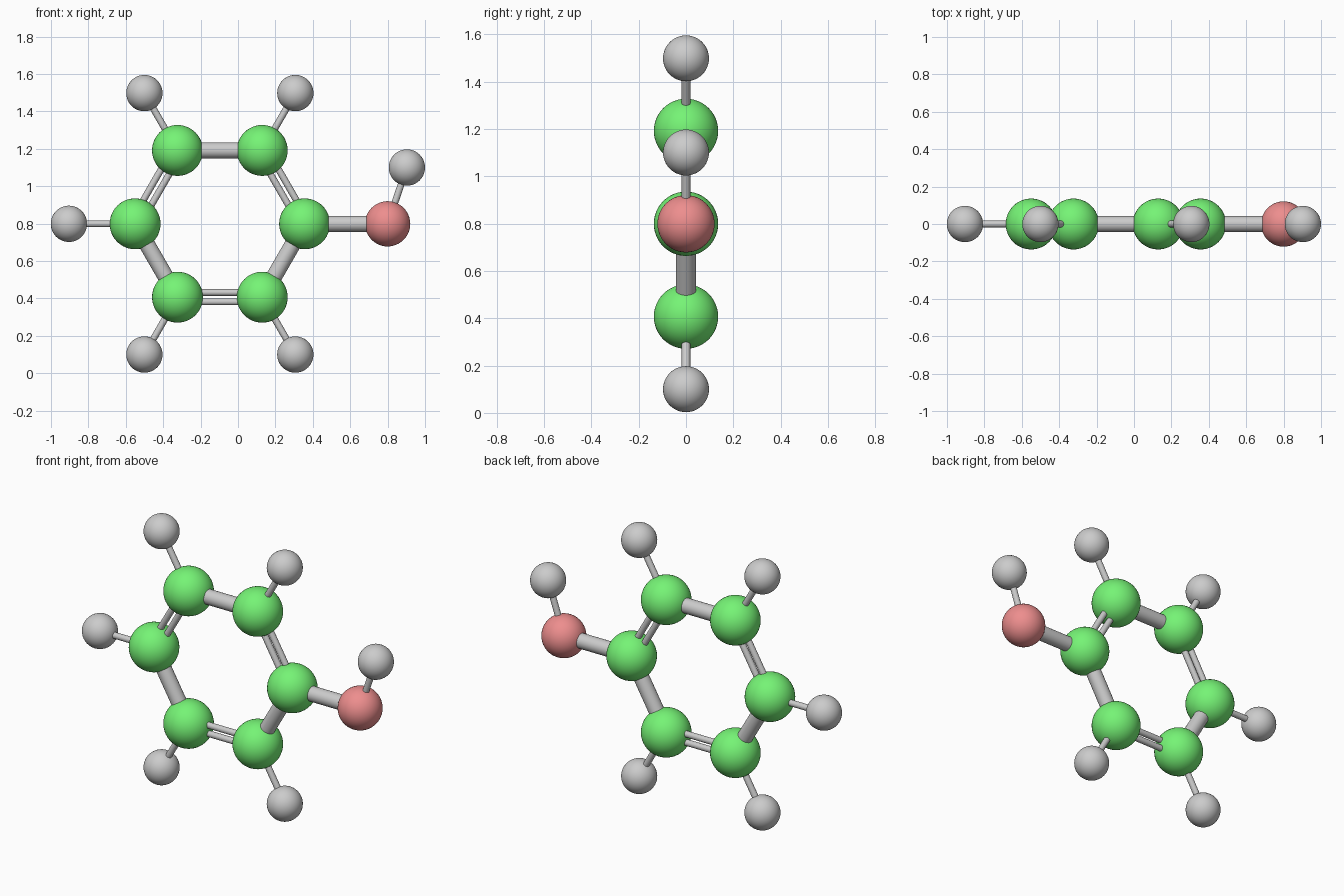
import bpy
from math import cos, sin, radians
from mathutils import Vector

if "Cube" in bpy.data.objects:
    bpy.data.objects.remove(bpy.data.objects["Cube"])

CX, CZ = -0.097, 0.799            # ring centre
C_RING, H_RING = 0.453, 0.807     # carbon and hydrogen ring radii
R_C, R_O, R_H = 0.136, 0.121, 0.097
THICK, THIN, GAP = 0.043, 0.018, 0.025


def material(name, colour):
    m = bpy.data.materials.new(name)
    m.diffuse_color = (*colour, 1)
    m.use_nodes = True
    m.node_tree.nodes["Principled BSDF"].inputs["Base Color"].default_value = m.diffuse_color
    return m


green = material("green", (0.18, 0.9, 0.18))
red = material("red", (0.85, 0.27, 0.27))


def atom(name, pos, radius, mat=None):
    bpy.ops.mesh.primitive_uv_sphere_add(segments=48, ring_count=24,
                                         radius=radius, location=pos)
    ob = bpy.context.object
    ob.name = name
    bpy.ops.object.shade_smooth()
    if mat:
        ob.data.materials.append(mat)


def bond(name, a, b, radius, shift=0.0):
    d = b - a
    side = d.cross(Vector((0, 1, 0))).normalized() * shift
    bpy.ops.mesh.primitive_cylinder_add(vertices=32, radius=radius, depth=d.length,
                                        location=(a + b) / 2 + side)
    ob = bpy.context.object
    ob.name = name
    ob.rotation_euler = d.to_track_quat('Z', 'Y').to_euler()
    bpy.ops.object.shade_smooth_by_angle()


def ring_point(i, r):
    t = radians(60 * i)
    return Vector((CX + r * cos(t), 0, CZ + r * sin(t)))


# Six-sided ring with alternating double and single bonds
for i in range(6):
    c = ring_point(i, C_RING)
    nxt = ring_point(i + 1, C_RING)
    atom(f"carbon_{i}", c, R_C, green)
    if i % 2 == 0:
        for s in (-GAP, GAP):
            bond(f"double_bond_{i}", c, nxt, THIN, s)
    else:
        bond(f"single_bond_{i}", c, nxt, THICK)
    # Outer hydrogens
    if i > 0:
        h = ring_point(i, H_RING)
        atom(f"hydrogen_{i}", h, R_H)
        bond(f"hydrogen_bond_{i}", c, h, THIN)

# Side group: oxygen and its hydrogen
oxygen = Vector((0.80, 0, CZ))
tip = Vector((0.903, 0, 1.10))
atom("oxygen", oxygen, R_O, red)
atom("oxygen_hydrogen", tip, R_H)
bond("oxygen_bond", ring_point(0, C_RING), oxygen, THICK)
bond("oxygen_hydrogen_bond", oxygen, tip, THIN)
